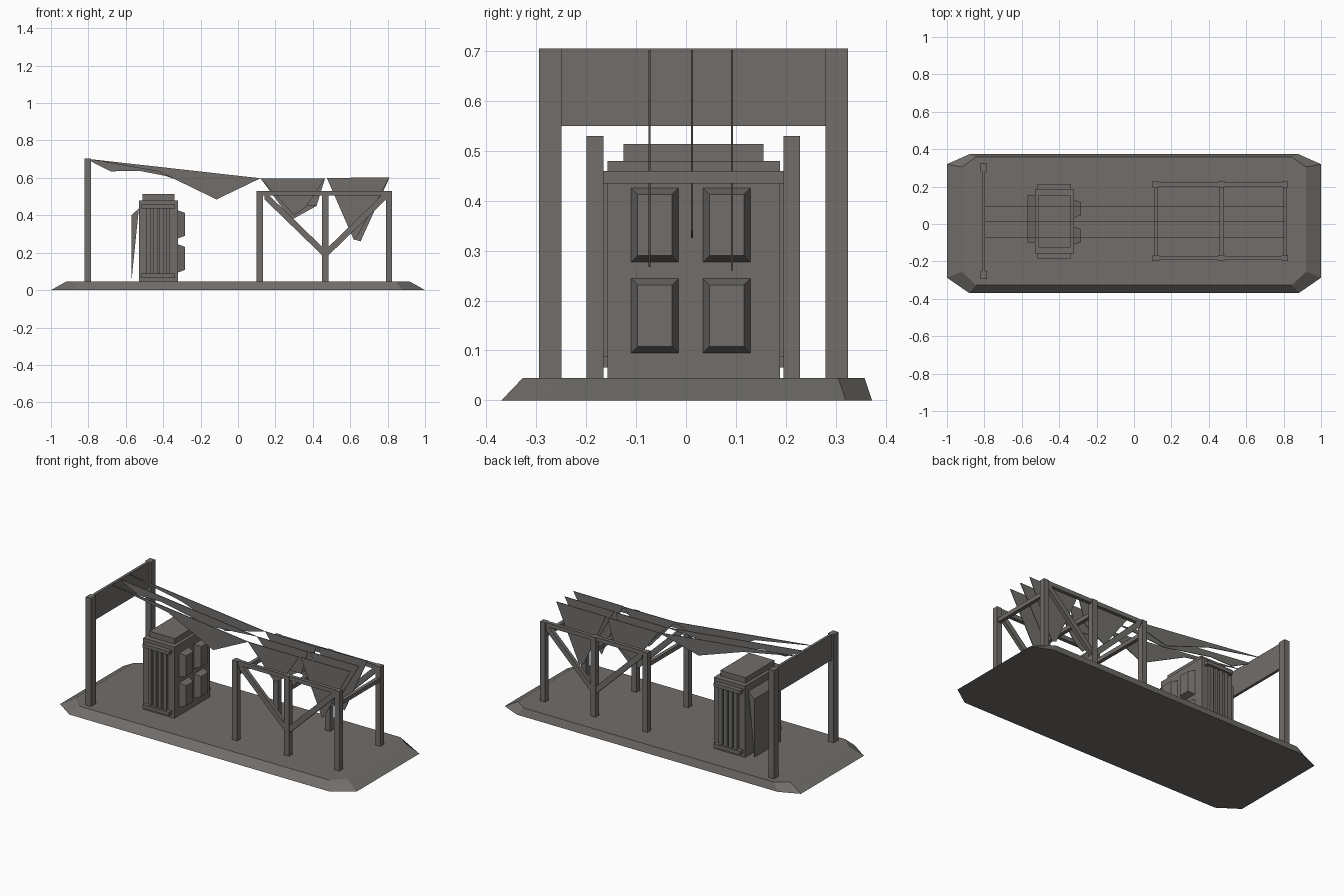
import bpy, bmesh, math
from mathutils import Vector

cube = bpy.data.objects.get("Cube")
if cube:
    bpy.data.objects.remove(cube, do_unlink=True)

grey = bpy.data.materials.new("warm_grey")
grey.use_nodes = True
colour = (0.165, 0.155, 0.145, 1)
grey.diffuse_color = colour
grey.node_tree.nodes["Principled BSDF"].inputs["Base Color"].default_value = colour


def loft(name, first, second):
    """Solid between two matching outlines."""
    bm = bmesh.new()
    a = [bm.verts.new(p) for p in first]
    b = [bm.verts.new(p) for p in second]
    bm.faces.new(a)
    bm.faces.new(b)
    for i in range(len(a)):
        j = (i + 1) % len(a)
        bm.faces.new((a[i], a[j], b[j], b[i]))
    bmesh.ops.recalc_face_normals(bm, faces=bm.faces)
    mesh = bpy.data.meshes.new(name)
    bm.to_mesh(mesh)
    bm.free()
    mesh.materials.append(grey)
    obj = bpy.data.objects.new(name, mesh)
    bpy.context.collection.objects.link(obj)
    return obj


def prism(name, profile, y0, y1):
    """Front profile (x, z) extruded along y."""
    return loft(name, [(x, y0, z) for x, z in profile], [(x, y1, z) for x, z in profile])


def box(name, x0, x1, y0, y1, z0, z1):
    return prism(name, [(x0, z0), (x1, z0), (x1, z1), (x0, z1)], y0, y1)


def octagon(long_x, short_x, front, front_in, back_in, back, z):
    right = [(short_x, front), (long_x, front_in), (long_x, back_in), (short_x, back)]
    return [(x, y, z) for x, y in right] + [(-x, y, z) for x, y in reversed(right)]


# Bevelled ground slab
TOP = 0.045
loft("base_slab", octagon(1, 0.88, -0.37, -0.287, 0.32, 0.373, 0),
     octagon(0.92, 0.845, -0.327, -0.255, 0.305, 0.358, TOP))

# Tall end frame
for side, y in (("front", -0.295), ("back", 0.28)):
    box("tall_post_" + side, -0.822, -0.785, y, y + 0.045, 0, 0.705)
box("sign_panel", -0.812, -0.796, -0.25, 0.28, 0.55, 0.705)

# Open timber frame with three posts per side
columns = (0.1, 0.45, 0.79)
W = 0.034
for side, y in (("front", -0.199), ("back", 0.195)):
    for i, x in enumerate(columns):
        box(f"frame_post_{side}_{i}", x, x + W, y, y + W, 0, 0.53)
    box("top_rail_" + side, columns[0], columns[2] + W, y + 0.006, y + W - 0.006, 0.505, 0.53)
    # V braces meeting at the middle post
    mid = columns[1] + W / 2
    for hand, reach in (("left", 0.325), ("right", -0.325)):
        brace = [(mid, 0.17), (mid, 0.215), (mid - reach, 0.53), (mid - reach, 0.485)]
        prism(f"brace_{side}_{hand}", brace, y + 0.006, y + W - 0.006)
for i, x in enumerate(columns):
    box(f"cross_bar_{i}", x + 0.006, x + W - 0.006, -0.18, 0.21, 0.435, 0.46)

# Booth body and stepped roof
box("booth_body", -0.53, -0.32, -0.157, 0.188, 0, 0.48)
box("booth_roof_step", -0.51, -0.34, -0.125, 0.155, 0.48, 0.514)

# Ribbed grilles on both sides of the booth
for side, wall, out in (("front", -0.157, -1), ("back", 0.188, 1)):
    for level, z in (("lower", 0.066), ("upper", 0.436)):
        box(f"grille_rail_{side}_{level}", -0.515, -0.337, wall, wall + out * 0.027, z, z + 0.022)
    for i in range(4):
        x = -0.488 + i * 0.034
        box(f"grille_rib_{side}_{i}", x, x + 0.023, wall, wall + out * 0.016, 0.08, 0.445)

# Raised bevelled door panels
def rect(x, y0, y1, z0, z1):
    return [(x, y0, z0), (x, y1, z0), (x, y1, z1), (x, y0, z1)]


M = 0.013
for y in (-0.11, 0.034):
    for z in (0.095, 0.277):
        y1, z1 = y + 0.095, z + 0.149
        loft("door_panel", rect(-0.32, y, y1, z, z1),
             rect(-0.283, y + M, y1 - M, z + M, z1 - M))

# Leaning wedge on the rear wall
prism("rear_wedge", [(-0.57, TOP), (-0.57, 0.4), (-0.53, 0.437)], -0.1, 0.155)

# Hanging cloth strips in three rows
high, join, bay, end = (-0.815, 0.703), (0.12, 0.598), (0.465, 0.597), (0.81, 0.602)
rows = {
    -0.073: ([(-0.42, 0.633), (-0.115, 0.485)], [(0.3, 0.4), (0.36, 0.44)],
             [(0.62, 0.267), (0.645, 0.3)]),
    0.012: ([(-0.68, 0.635), (-0.53, 0.638), (-0.2, 0.575)], [(0.25, 0.46), (0.42, 0.45)],
            [(0.63, 0.325), (0.66, 0.34)]),
    0.092: ([(-0.45, 0.632), (-0.15, 0.53)], [(0.285, 0.375), (0.42, 0.45)],
            [(0.625, 0.27), (0.655, 0.26)]),
}
for i, (y, (long_dip, dip_a, dip_b)) in enumerate(rows.items()):
    spans = ((high, long_dip, join), (join, dip_a, bay), ((0.475, 0.6), dip_b, end))
    for j, (start, dip, stop) in enumerate(spans):
        prism(f"cloth_{i}_{j}", [start, *dip, stop], y - 0.002, y + 0.002)
